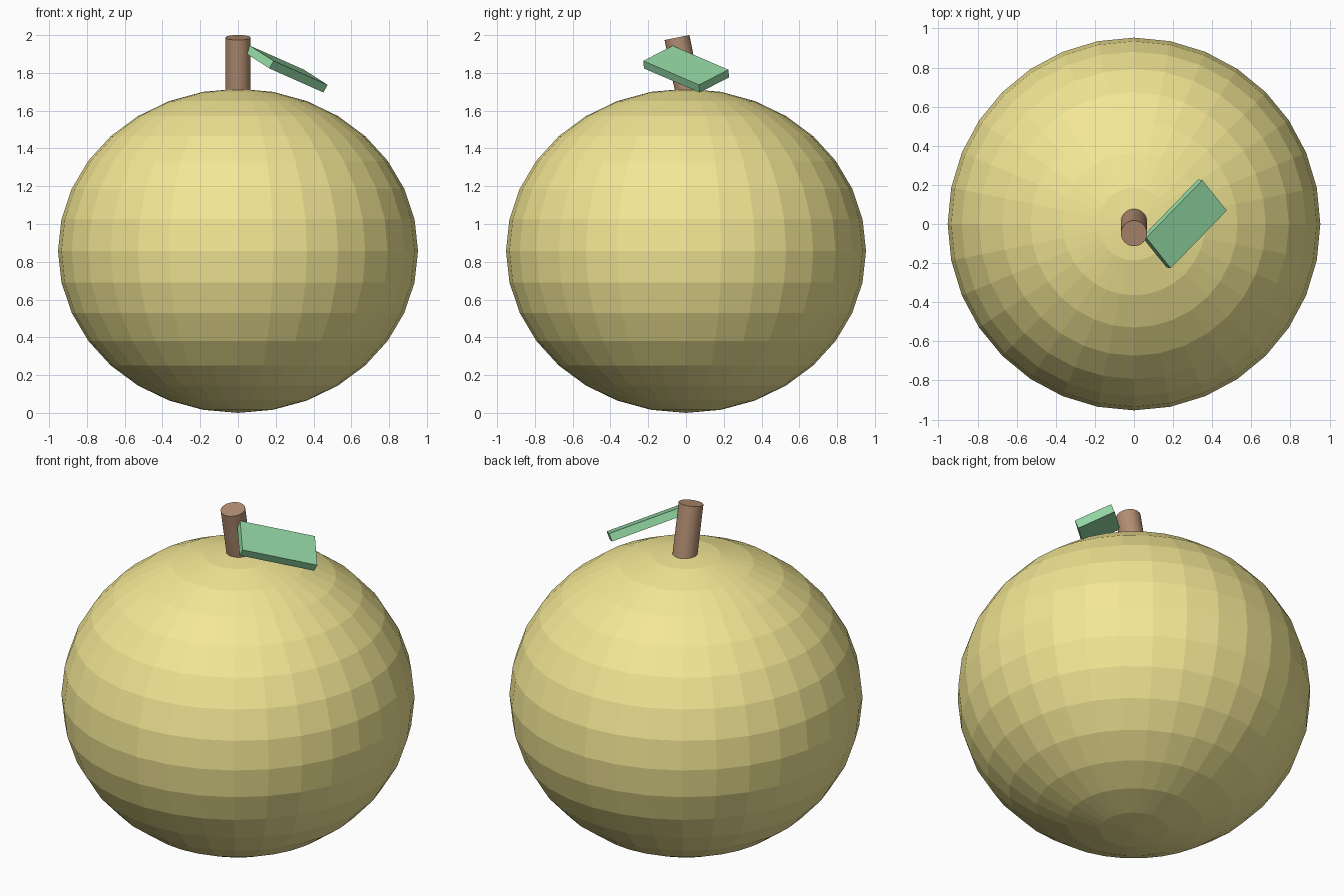
import bpy

if "Cube" in bpy.data.objects:
    bpy.data.objects.remove(bpy.data.objects["Cube"])


def finish(name, color, scale=(1, 1, 1), rotation=(0, 0, 0)):
    """Name, shape and colour the object that was just added."""
    obj = bpy.context.object
    obj.name = name
    obj.scale = scale
    obj.rotation_euler = rotation
    mat = bpy.data.materials.new(name + "_color")
    mat.diffuse_color = (*color, 1)
    mat.use_nodes = True
    mat.node_tree.nodes["Principled BSDF"].inputs["Base Color"].default_value = mat.diffuse_color
    obj.data.materials.append(mat)
    return obj


# Fruit body: faceted, slightly squashed sphere
bpy.ops.mesh.primitive_uv_sphere_add(segments=32, ring_count=16, radius=1,
                                     location=(0, 0, 0.858))
finish("fruit_body", (0.9, 0.8, 0.3), scale=(0.953, 0.953, 0.858))

# Stem: leans towards the front, lower half sunk in the fruit
bpy.ops.mesh.primitive_cylinder_add(vertices=32, radius=0.067, depth=0.48,
                                    location=(0, 0, 1.752))
finish("stem", (0.45, 0.27, 0.17), rotation=(0.2, 0, 0))

# Leaf: thin tilted slab beside the stem
bpy.ops.mesh.primitive_cube_add(size=1, location=(0.258, 0.001, 1.82))
finish("leaf", (0.3, 0.7, 0.38), scale=(0.43, 0.215, 0.046),
       rotation=(0.4, 0.3, 0.8))
